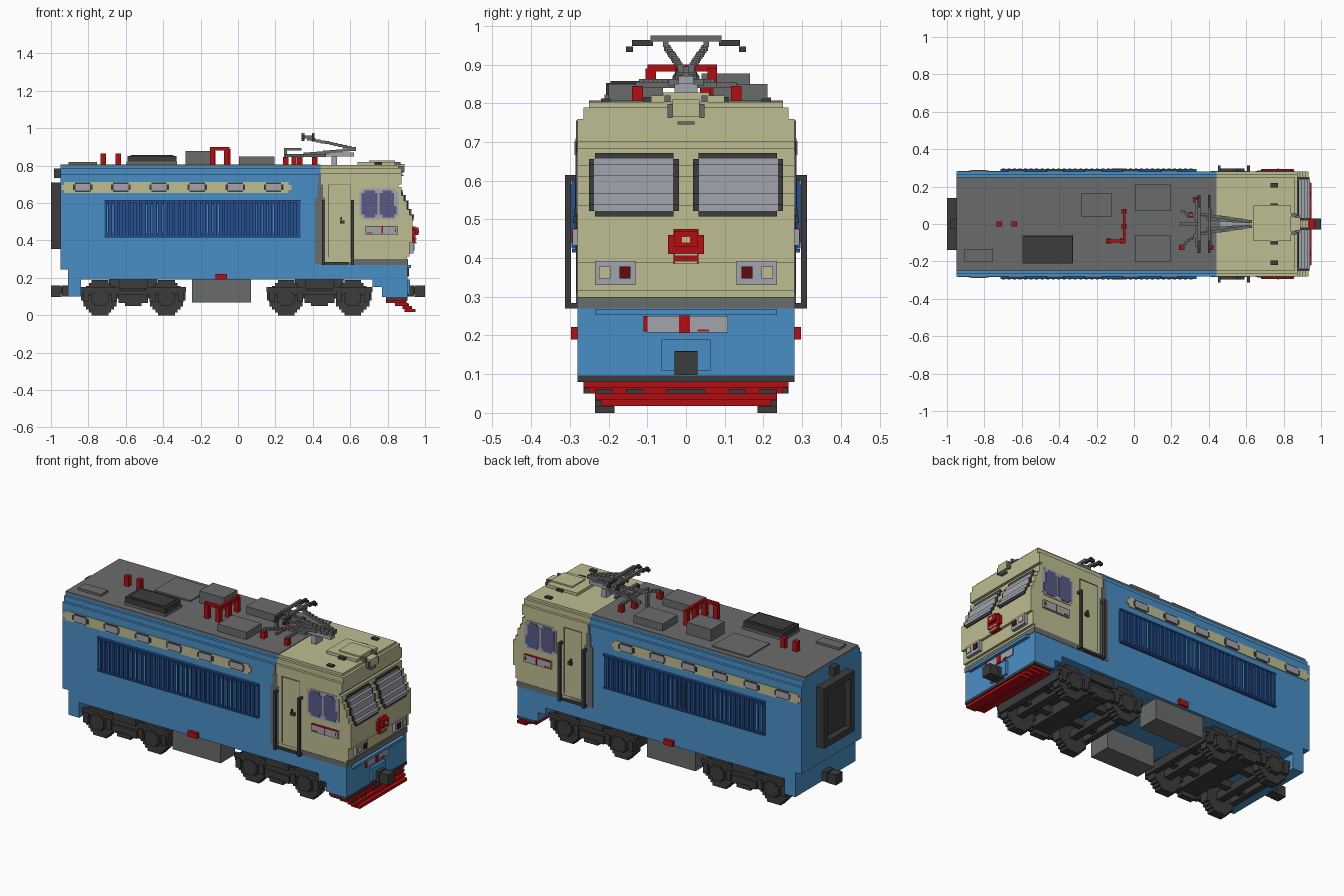
import bpy, bmesh, math

cube = bpy.data.objects.get("Cube")
if cube:
    bpy.data.objects.remove(cube, do_unlink=True)

V = 0.0148  # block size of the stepped style


def material(name, rgb):
    lin = [(c / 255 / 12.92 if c < 11 else ((c / 255 + 0.055) / 1.055) ** 2.4) for c in rgb] + [1]
    m = bpy.data.materials.new(name)
    m.use_nodes = True
    m.diffuse_color = lin
    m.node_tree.nodes["Principled BSDF"].inputs["Base Color"].default_value = lin
    return m


BLUE = material("body blue", (74, 143, 198))
NAVY = material("grille blue", (38, 82, 146))
CREAM = material("cream", (190, 189, 145))
GREY = material("roof grey", (106, 108, 107))
DARK = material("dark grey", (60, 60, 60))
LIGHT = material("light grey", (162, 165, 174))
RED = material("red", (180, 14, 18))
MAROON = material("dark red", (95, 12, 14))
GLASS = material("violet glass", (88, 90, 132))


def part(name, mat, boxes, mirror=False):
    """One object from boxes (x0, x1, y0, y1, z0, z1), optionally mirrored in y."""
    boxes = list(boxes)
    if mirror:
        boxes += [(a, b, -d, -c, e, f) for a, b, c, d, e, f in boxes]
    bm = bmesh.new()
    for x0, x1, y0, y1, z0, z1 in boxes:
        vs = bmesh.ops.create_cube(bm, size=1)["verts"]
        for v in vs:
            v.co = ((x0 + x1) / 2 + v.co.x * (x1 - x0), (y0 + y1) / 2 + v.co.y * (y1 - y0),
                    (z0 + z1) / 2 + v.co.z * (z1 - z0))
    me = bpy.data.meshes.new(name)
    bm.to_mesh(me)
    bm.free()
    me.materials.append(mat)
    ob = bpy.data.objects.new(name, me)
    bpy.context.collection.objects.link(ob)
    return ob


def rounded(x0, x1, y0, y1, z0, z1, s=V):
    """Upright panel with stepped corners."""
    return [(x0, x1, y0, y1, z0 + s, z1 - s), (x0 + s, x1 - s, y0, y1, z0, z0 + s),
            (x0 + s, x1 - s, y0, y1, z1 - s, z1)]


def disc(x, z, r, y0, y1, n=12):
    """Stepped wheel disc built from rows."""
    h = 2 * r / n
    rows = []
    for i in range(n):
        zc = -r + (i + 0.5) * h
        w = max(V, round(math.sqrt(r * r - zc * zc) / V) * V)
        rows.append((x - w, x + w, y0, y1, z + zc - h / 2, z + zc + h / 2))
    return rows


def stair(p, q, n, w=0.016):
    """Stepped bar between two points."""
    out = []
    for i in range(n):
        a = [p[k] + (q[k] - p[k]) * i / n for k in range(3)]
        b = [p[k] + (q[k] - p[k]) * (i + 1) / n for k in range(3)]
        m = [(a[k] + b[k]) / 2 for k in range(3)]
        h = [max(abs(a[k] - b[k]) / 2, w / 2) for k in range(3)]
        out.append((m[0] - h[0], m[0] + h[0], m[1] - h[1], m[1] + h[1], m[2] - h[2], m[2] + h[2]))
    return out


# Body shell with stepped roof shoulders
part("body_shell", BLUE, [(-0.95, 0.44, -0.28, 0.28, 0.245, 0.755), (-0.95, 0.44, -0.265, 0.265, 0.755, 0.785),
                          (-0.95, 0.44, -0.25, 0.25, 0.785, 0.797), (-0.91, 0.44, -0.28, 0.28, 0.19, 0.245),
                          (-0.91, -0.84, -0.28, 0.28, 0.1, 0.19)])
part("roof", GREY, [(-0.95, 0.44, -0.25, 0.25, 0.797, 0.807)])
part("cab_skirt", BLUE, [(0.44, 0.905, -0.28, 0.28, 0.19, 0.275), (0.72, 0.905, -0.28, 0.28, 0.15, 0.19),
                         (0.77, 0.905, -0.28, 0.28, 0.097, 0.15), (0.905, 0.925, -0.235, 0.235, 0.253, 0.268),
                         (0.905, 0.92, -0.063, 0.063, 0.11, 0.19)])
part("skirt_bottom_strip", DARK, [(0.79, 0.907, -0.28, 0.28, 0.08, 0.097)])

# Cab built from horizontal layers following a sloping nose
NOSE = [(0.3, 0.905), (0.36, 0.92), (0.42, 0.933), (0.51, 0.933), (0.67, 0.872), (0.69, 0.86),
        (0.70, 0.878), (0.76, 0.878), (0.80, 0.862), (0.83, 0.855)]


def nose_x(z):
    for (z0, a), (z1, b) in zip(NOSE, NOSE[1:]):
        if z <= z1:
            return round((a + (b - a) * (z - z0) / (z1 - z0)) / V) * V
    return NOSE[-1][1]


def half_width(z):
    return 0.28 if z < 0.755 else 0.265 if z < 0.785 else 0.25


layers = [(0.3 + i * V, 0.3 + (i + 1) * V) for i in range(34)]
part("cab_shell", CREAM, [(0.44, nose_x((a + b) / 2), -half_width(a), half_width(a), a, b) for a, b in layers]
     + [(0.46, 0.61, -0.282, 0.282, 0.285, 0.3)])
part("cab_waist_strip", GREY, [(0.44, 0.908, -0.282, 0.282, 0.27, 0.3)])
part("cab_edge_strip", GREY, [(0.412, 0.465, 0.28, 0.284, 0.275, 0.63), (0.425, 0.455, 0.28, 0.284, 0.63, 0.7),
                              (0.43, 0.445, 0.28, 0.284, 0.7, 0.755)], True)
part("cab_roof_panel", CREAM, [(0.64, 0.84, -0.09, 0.1, 0.8, 0.82), (0.70, 0.84, -0.06, 0.06, 0.81, 0.828)])

# Windscreens follow the stepped nose
frame, pane = [], []
for a, b in layers[14:25]:
    x = nose_x((a + b) / 2)
    end = a < layers[14][0] + 0.001 or b > layers[24][1] - 0.001
    c = V if end else 0
    frame.append((x - 0.02, x + 0.006, 0.018 + c, 0.25 - c, a, b + 0.001))
    if not end:
        pane.append((x - 0.02, x + 0.009, 0.033, 0.238, a, b + 0.002))
part("windscreen_frames", DARK, frame, True)
part("windscreen_panes", LIGHT, pane, True)

# Nose fittings
part("headlight_plates", LIGHT, [(0.9, 0.938, 0.13, 0.235, 0.33, 0.392)], True)
part("headlight_lenses", CREAM, [(0.93, 0.943, 0.195, 0.225, 0.347, 0.378)], True)
part("tail_lamps", MAROON, [(0.93, 0.943, 0.143, 0.172, 0.347, 0.378)], True)
part("emblem", RED, [(0.92, 0.95, -0.047, 0.047, 0.41, 0.46), (0.92, 0.95, -0.032, 0.032, 0.385, 0.475),
                     (0.95, 0.966, -0.03, 0.03, 0.43, 0.47)])
part("emblem_bars", CREAM, [(0.945, 0.954, -0.03, 0.03, 0.385, 0.392), (0.945, 0.954, -0.03, 0.03, 0.405, 0.412),
                            (0.96, 0.969, -0.01, 0.01, 0.44, 0.455)])
part("number_plate", LIGHT, [(0.9, 0.911, -0.1, 0.108, 0.208, 0.25)])
part("number_plate_marks", RED, [(0.9, 0.914, -0.018, 0.01, 0.207, 0.252), (0.9, 0.914, -0.11, -0.1, 0.21, 0.25),
                                 (0.9, 0.914, 0.03, 0.06, 0.21, 0.216)])
part("roof_lamp", CREAM, [(0.85, 0.89, -0.035, 0.035, 0.765, 0.81)])
part("roof_lamp_sides", GREY, [(0.85, 0.886, 0.035, 0.048, 0.762, 0.798), (0.87, 0.886, 0, 0.022, 0.745, 0.753)], True)
part("cab_roof_vents", DARK, [(0.73, 0.77, 0.195, 0.22, 0.8, 0.812), (0.73, 0.77, 0.085, 0.11, 0.8, 0.816)], True)
part("horns", GREY, [(0.82, 0.87, 0.04, 0.055, 0.803, 0.82)], True)

# Plough
part("plough", RED, [(0.79, 0.9, -0.265, 0.265, 0.065, 0.085), (0.84, 0.91, -0.25, 0.25, 0.05, 0.066),
                     (0.88, 0.93, -0.235, 0.235, 0.034, 0.05), (0.89, 0.95, -0.22, 0.22, 0.018, 0.034)])
part("plough_gaps", DARK, [(0.9, 0.915, 0, 0.05, 0.048, 0.062), (0.9, 0.915, 0.11, 0.155, 0.048, 0.062),
                           (0.9, 0.915, 0.19, 0.235, 0.048, 0.062)], True)

# Couplers at both ends
for name, s in (("front_coupler", 1), ("rear_coupler", -1)):
    part(name, DARK, [tuple(sorted((s * a, s * b))) + r for a, b, r in
                      ((0.9, 0.94, (-0.03, 0.03, 0.1, 0.16)), (0.93, 0.96, (-0.018, 0.018, 0.115, 0.15)),
                       (0.945, 1.0, (-0.03, 0.03, 0.098, 0.158)))])

# Side band with portholes
part("cream_band", CREAM, rounded(-0.945, 0.285, 0.27, 0.284, 0.655, 0.712), True)
holes = [-0.83 + i * 0.204 for i in range(6)]
part("porthole_frames", DARK, [b for x in holes for b in rounded(x - 0.052, x + 0.052, 0.27, 0.286, 0.659, 0.709, 0.011)], True)
part("porthole_panes", LIGHT, [(x - 0.04, x + 0.04, 0.27, 0.288, 0.666, 0.702) for x in holes], True)

# Side grille with raised ribs
part("grille", NAVY, [(-0.715, 0.335, 0.27, 0.287, 0.415, 0.615)]
     + [(-0.705 + i * 0.0295, -0.69 + i * 0.0295, 0.28, 0.296, 0.425, 0.605) for i in range(35)]
     + [(-0.715, 0.335, 0.28, 0.295, z, z + 0.008) for z in (0.415, 0.607)], True)
part("grille_highlights", BLUE, [(x + k * 0.0295, x + 0.005 + k * 0.0295, 0.28, 0.298, 0.44, 0.59)
                                 for x, n in ((-0.700, 2), (-0.492, 4), (-0.196, 4), (0.0977, 4)) for k in range(n)], True)

# Cab door with handrails
part("door_seams", GREY, [(0.482, 0.486, 0.27, 0.283, 0.31, 0.7), (0.598, 0.602, 0.27, 0.283, 0.31, 0.7),
                          (0.482, 0.602, 0.27, 0.283, 0.696, 0.7)], True)
rails = []
for x in (0.455, 0.612):
    rails += [(x - 0.007, x + 0.007, 0.297, 0.312, 0.27, 0.615)]
    rails += [(x - 0.007, x + 0.007, 0.27, 0.3, z, z + 0.014) for z in (0.27, 0.601)]
part("handrails", DARK, rails + [(0.455, 0.59, 0.28, 0.297, 0.272, 0.284)], True)
part("door_handle", DARK, [(0.545, 0.57, 0.28, 0.292, 0.49, 0.508), (0.548, 0.556, 0.28, 0.29, 0.51, 0.525)], True)

# Cab side windows and plates
part("side_window_frame", LIGHT, rounded(0.65, 0.858, 0.27, 0.283, 0.513, 0.677), True)
part("side_window_panes", GLASS, rounded(0.661, 0.747, 0.27, 0.286, 0.523, 0.668)
     + rounded(0.757, 0.848, 0.27, 0.286, 0.523, 0.6) + rounded(0.757, 0.835, 0.27, 0.286, 0.56, 0.668), True)
part("side_plate", LIGHT, [(0.68, 0.855, 0.27, 0.293, 0.432, 0.474)], True)
part("side_plate_marks", RED, [(0.768, 0.774, 0.28, 0.296, 0.436, 0.474), (0.69, 0.72, 0.28, 0.295, 0.438, 0.443),
                               (0.84, 0.846, 0.28, 0.295, 0.445, 0.465), (0.682, 0.853, 0.28, 0.293, 0.473, 0.477)], True)
part("red_side_boxes", RED, [(-0.12, -0.06, 0.27, 0.297, 0.19, 0.222)], True)

# Rear gangway and lamp
part("gangway_frame", DARK, [(-1, -0.95, 0.105, 0.14, 0.355, 0.71), (-1, -0.95, 0, 0.11, 0.675, 0.71),
                             (-1, -0.95, 0, 0.11, 0.355, 0.39)], True)
part("gangway_door", DARK, [(-0.965, -0.95, -0.11, 0.11, 0.38, 0.68)])
part("rear_lamp", DARK, [(-0.985, -0.95, -0.025, 0.025, 0.735, 0.785)])

# Bogies with stepped wheels
for name, cx in (("rear_bogie", -0.56), ("front_bogie", 0.435)):
    wheels, frames = [], []
    for wx in (cx - 0.178, cx + 0.178):
        wheels += disc(wx, 0.094, 0.094, 0.185, 0.235)
        frames += rounded(wx - 0.045, wx + 0.045, 0.235, 0.262, 0.05, 0.135)
        frames += [(wx - 0.105, wx + 0.105, 0.235, 0.255, 0.125, 0.15), (wx - 0.09, wx - 0.06, 0.235, 0.26, 0.07, 0.13),
                   (wx + 0.06, wx + 0.09, 0.235, 0.26, 0.07, 0.13), (wx - 0.022, wx + 0.022, 0, 0.2, 0.072, 0.116)]
    frames += [(cx - 0.28, cx + 0.28, 0.2, 0.25, 0.105, 0.135), (cx - 0.08, cx + 0.08, 0.235, 0.262, 0.065, 0.11),
               (cx - 0.045, cx + 0.045, 0.23, 0.265, 0.05, 0.075), (cx - 0.075, cx + 0.075, 0.19, 0.262, 0.14, 0.19),
               (cx - 0.06, cx + 0.06, 0, 0.24, 0.075, 0.14), (cx - 0.28, cx - 0.245, 0, 0.24, 0.08, 0.13),
               (cx + 0.245, cx + 0.28, 0, 0.24, 0.08, 0.13), (cx - 0.25, cx + 0.25, 0.07, 0.11, 0.09, 0.13),
               (cx - 0.13, cx + 0.13, 0, 0.2, 0.13, 0.19)]
    part(name + "_wheels", DARK, wheels, True)
    part(name + "_frame", DARK, frames, True)
part("underfloor_boxes", GREY, [(-0.245, 0.07, 0.13, 0.262, 0.068, 0.195)], True)

# Roof equipment
part("roof_boxes", GREY, [(-0.56, -0.325, 0.02, 0.22, 0.8, 0.815), (-0.905, -0.755, -0.2, -0.135, 0.8, 0.82),
                          (-0.28, -0.12, 0.04, 0.165, 0.8, 0.877), (0.005, 0.195, 0.07, 0.21, 0.8, 0.85),
                          (0.005, 0.195, -0.2, -0.06, 0.8, 0.85), (-0.595, -0.325, -0.21, -0.06, 0.8, 0.822)])
part("roof_fan", DARK, [(-0.592, -0.33, -0.207, -0.063, 0.82, 0.852), (-0.575, -0.345, -0.195, -0.078, 0.85, 0.857)])
part("red_posts", RED, [(x - 0.014, x + 0.014, -0.014, 0.014, 0.8, 0.866) for x in (-0.72, -0.64)])
part("red_busbar", RED, [(-0.06, -0.045, -0.09, 0.08, 0.882, 0.9), (-0.15, -0.045, -0.1, -0.083, 0.882, 0.9),
                         (-0.15, -0.122, -0.104, -0.078, 0.8, 0.89), (-0.075, -0.047, -0.104, -0.078, 0.8, 0.89),
                         (-0.066, -0.04, -0.028, 0, 0.8, 0.89), (-0.066, -0.04, 0.055, 0.08, 0.8, 0.89)])

# Pantograph
part("pantograph_insulators", RED, [(x - 0.014, x + 0.014, y - 0.014, y + 0.014, 0.8, 0.845)
                                    for x, y in ((0.33, 0.13), (0.255, -0.125), (0.41, -0.125), (0.3, 0.05))])
part("pantograph_base", GREY, stair((0.25, -0.12, 0.855), (0.4, -0.01, 0.855), 9) + stair((0.25, 0.07, 0.855), (0.4, 0.01, 0.855), 7)
     + [(0.325, 0.34, -0.12, 0.13, 0.84, 0.855), (0.4, 0.415, -0.13, 0.08, 0.84, 0.855),
        (0.345, 0.47, -0.045, 0.045, 0.845, 0.862), (0.245, 0.262, -0.01, 0.01, 0.8, 0.893),
        (0.245, 0.34, -0.01, 0.01, 0.88, 0.895)])
part("pantograph_mounts", LIGHT, [(0.46, 0.62, -0.02, 0.02, 0.85, 0.87), (0.5, 0.53, -0.03, 0.03, 0.8, 0.85)])
part("pantograph_arms", GREY, stair((0.35, 0.028, 0.86), (0.63, 0.012, 0.888), 8) + stair((0.37, 0.05, 0.945), (0.63, 0.012, 0.89), 11), True)
part("pantograph_head", GREY, [(0.34, 0.355, -0.092, 0.092, 0.96, 0.975), (0.395, 0.41, -0.092, 0.092, 0.96, 0.975),
                               (0.34, 0.41, -0.06, -0.045, 0.945, 0.962), (0.34, 0.41, 0.045, 0.06, 0.945, 0.962)])
part("pantograph_horns", DARK, [(x, x + 0.015, a, b, z, z + V) for x in (0.34, 0.395)
                                for a, b, z in ((0.085, 0.14, 0.948), (0.137, 0.155, 0.932))], True)
